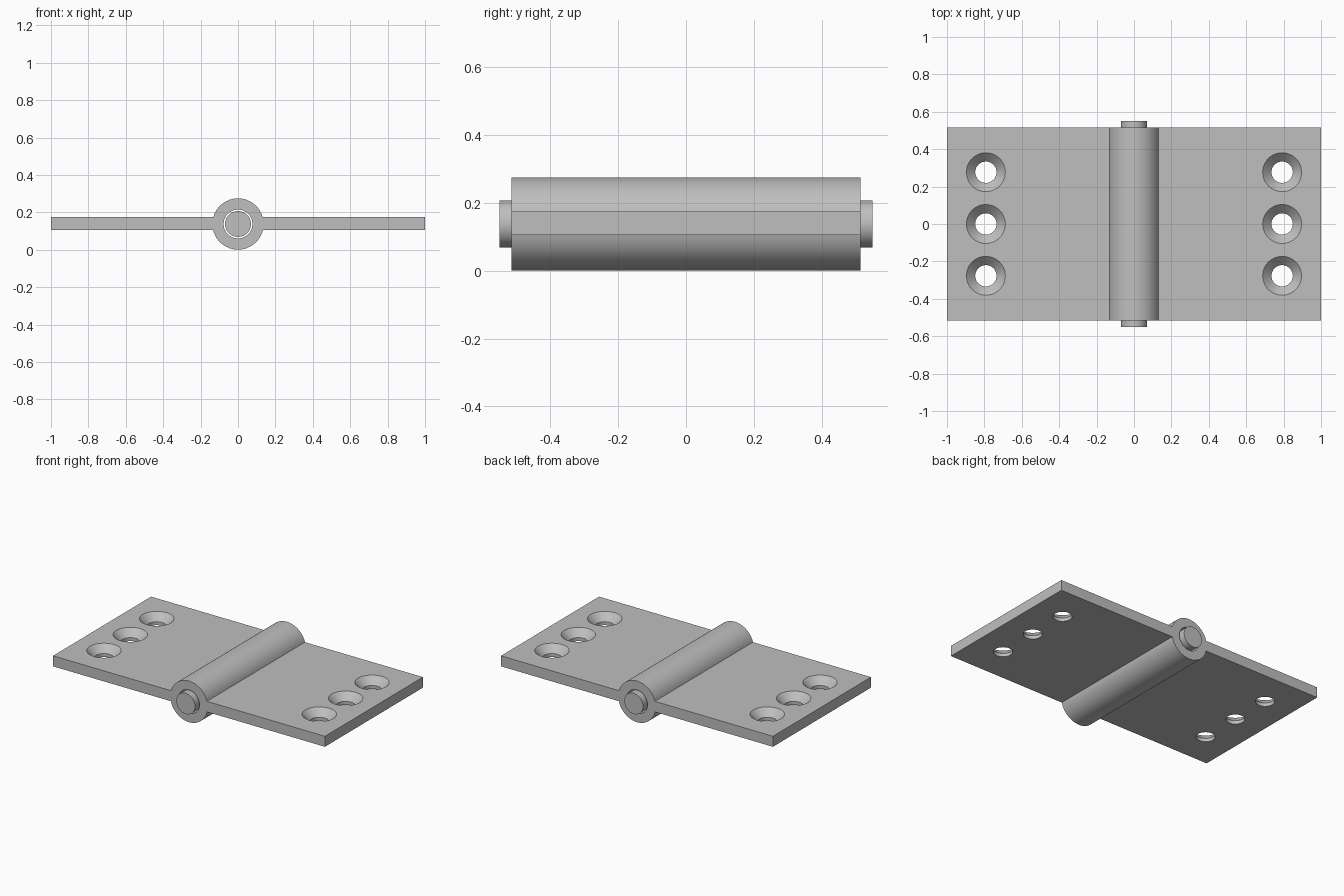
import bpy, bmesh
from math import sin, cos, pi, asin, radians
from mathutils import Matrix, Vector

cube = bpy.data.objects.get("Cube")
if cube:
    bpy.data.objects.remove(cube, do_unlink=True)

AXIS_Z = 0.138           # hinge axis height
BARREL_R, BORE_R, PIN_R = 0.137, 0.077, 0.069
HALF_LEN, PIN_HALF = 0.515, 0.55
LEAF_LOW, LEAF_TOP = 0.105, 0.175
HOLE_R, SINK_R = 0.057, 0.104

steel = bpy.data.materials.new("steel_grey")
steel.use_nodes = True
colour = (0.52, 0.52, 0.52, 1)
steel.diffuse_color = colour
steel.node_tree.nodes["Principled BSDF"].inputs["Base Color"].default_value = colour


def add_object(name, bm):
    bmesh.ops.recalc_face_normals(bm, faces=bm.faces)
    mesh = bpy.data.meshes.new(name)
    bm.to_mesh(mesh)
    bm.free()
    mesh.materials.append(steel)
    obj = bpy.data.objects.new(name, mesh)
    bpy.context.collection.objects.link(obj)
    return obj


def rod(name, radius, half_length):
    """Cylinder lying along the hinge axis."""
    bm = bmesh.new()
    place = Matrix.Translation((0, 0, AXIS_Z)) @ Matrix.Rotation(pi / 2, 4, 'X')
    bmesh.ops.create_cone(bm, cap_ends=True, segments=64, radius1=radius,
                          radius2=radius, depth=2 * half_length, matrix=place)
    return add_object(name, bm)


def screw_cutter(x, y):
    """Straight hole that flares into a countersink at the top."""
    bm = bmesh.new()
    flare = SINK_R - HOLE_R
    over = 0.02
    profile = [(0, LEAF_LOW - over), (HOLE_R, LEAF_LOW - over),
               (HOLE_R, LEAF_TOP - flare), (SINK_R + over, LEAF_TOP + over),
               (0, LEAF_TOP + over)]
    verts = [bm.verts.new((x + r, y, z)) for r, z in profile]
    edges = [bm.edges.new(pair) for pair in zip(verts, verts[1:])]
    bmesh.ops.spin(bm, geom=verts + edges, cent=(x, y, 0), axis=(0, 0, 1),
                   angle=2 * pi, steps=48)
    bmesh.ops.remove_doubles(bm, verts=bm.verts, dist=0.0001)
    return add_object("screw_cutter", bm)


def activate(obj):
    bpy.ops.object.select_all(action='DESELECT')
    obj.select_set(True)
    bpy.context.view_layer.objects.active = obj


def cut(obj, cutter):
    cutter.hide_render = True
    mod = obj.modifiers.new("cut", 'BOOLEAN')
    mod.operation, mod.solver, mod.object = 'DIFFERENCE', 'EXACT', cutter
    activate(obj)
    bpy.ops.object.modifier_apply(modifier=mod.name)
    bpy.data.objects.remove(cutter, do_unlink=True)


# Hinge body: two flat leaves and the round barrel as one extruded profile
top_angle = asin((LEAF_TOP - AXIS_Z) / BARREL_R)
low_angle = asin((LEAF_LOW - AXIS_Z) / BARREL_R)


def arc(start, end, steps=32):
    angles = [start + (end - start) * i / steps for i in range(steps + 1)]
    return [(BARREL_R * cos(a), AXIS_Z + BARREL_R * sin(a)) for a in angles]


outline = [(1, LEAF_LOW), (1, LEAF_TOP)] + arc(top_angle, pi - top_angle)
outline += [(-1, LEAF_TOP), (-1, LEAF_LOW)] + arc(pi - low_angle, 2 * pi + low_angle)
bm = bmesh.new()
face = bm.faces.new([bm.verts.new((x, -HALF_LEN, z)) for x, z in outline])
side = bmesh.ops.extrude_face_region(bm, geom=[face])["geom"]
bmesh.ops.translate(bm, vec=Vector((0, 2 * HALF_LEN, 0)),
                    verts=[v for v in side if isinstance(v, bmesh.types.BMVert)])
body = add_object("hinge_body", bm)

# Bore and countersunk screw holes
cut(body, rod("bore_cutter", BORE_R, HALF_LEN + 0.1))
for x in (-0.792, 0.792):
    for y in (-0.277, 0, 0.277):
        cut(body, screw_cutter(x, y))

# Loose pin through the barrel
pin = rod("hinge_pin", PIN_R, PIN_HALF)

for obj in (body, pin):
    activate(obj)
    bpy.ops.object.shade_smooth_by_angle(angle=radians(25))
